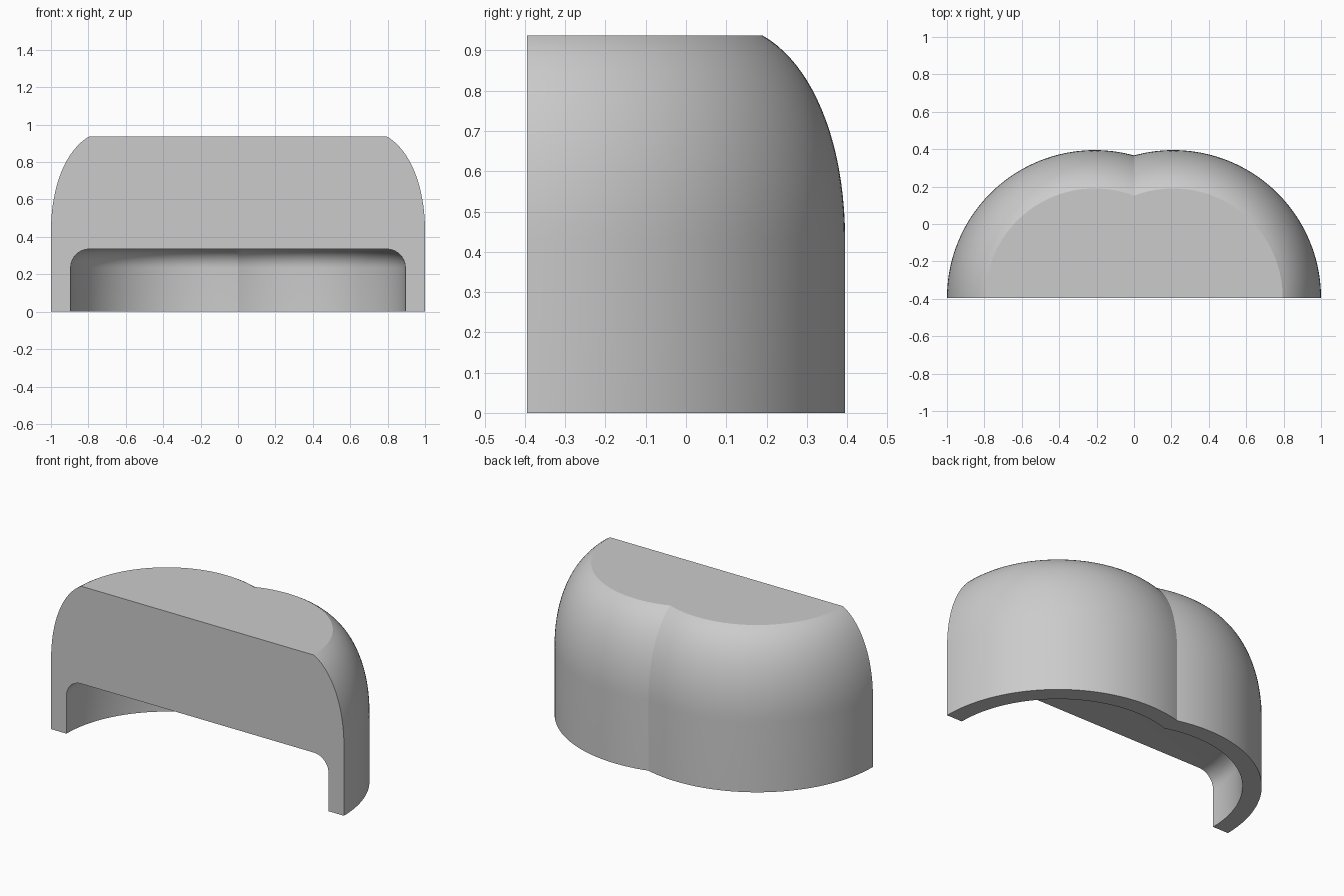
import bpy, bmesh, math

if "Cube" in bpy.data.objects:
    bpy.data.objects.remove(bpy.data.objects["Cube"])

CX, CY = 0.21, -0.395      # centre of the right-hand lobe, on the cut plane
ARC = 48                   # segments per lobe


def outline(r, z):
    """Two overlapping arcs mirrored about x = 0, right end to left end."""
    end = math.pi - math.acos(CX / r)
    right = []
    for i in range(ARC + 1):
        a = end * i / ARC
        right.append((CX + r * math.cos(a), CY + r * math.sin(a), z))
    right[-1] = (0.0, right[-1][1], z)
    return right + [(-x, y, zz) for x, y, zz in reversed(right[:-1])]


def bezier(p, n):
    pts = []
    for i in range(n + 1):
        t = i / n
        w = ((1 - t) ** 3, 3 * t * (1 - t) ** 2, 3 * t * t * (1 - t), t ** 3)
        pts.append(tuple(sum(w[k] * p[k][c] for k in range(4)) for c in (0, 1)))
    return pts


# wall profile (radius, height): cavity ceiling, down inside, up outside to the flat top
fillet = [(0.585 + 0.1 * math.sin(a), 0.235 + 0.1 * math.cos(a))
          for a in (math.pi / 2 * i / 10 for i in range(11))]
shoulder = bezier([(0.79, 0.43), (0.79, 0.68), (0.705, 0.87), (0.585, 0.937)], 20)
profile = fillet + [(0.685, 0.0), (0.79, 0.0)] + shoulder

bm = bmesh.new()
rows = [[bm.verts.new(p) for p in outline(r, z)] for r, z in profile]
for lower, upper in zip(rows, rows[1:]):
    for j in range(len(lower) - 1):
        bm.faces.new((lower[j], lower[j + 1], upper[j + 1], upper[j]))

# cavity ceiling, flat top and flat front
bm.faces.new(rows[0])
bm.faces.new(rows[-1])
bm.faces.new([r[0] for r in rows] + [r[-1] for r in reversed(rows)])
bmesh.ops.recalc_face_normals(bm, faces=bm.faces)

mesh = bpy.data.meshes.new("two_lobed_shell")
bm.to_mesh(mesh)
bm.free()
shell = bpy.data.objects.new("two_lobed_shell", mesh)
bpy.context.collection.objects.link(shell)
bpy.context.view_layer.objects.active = shell
shell.select_set(True)
bpy.ops.object.shade_smooth_by_angle(angle=math.radians(20))
